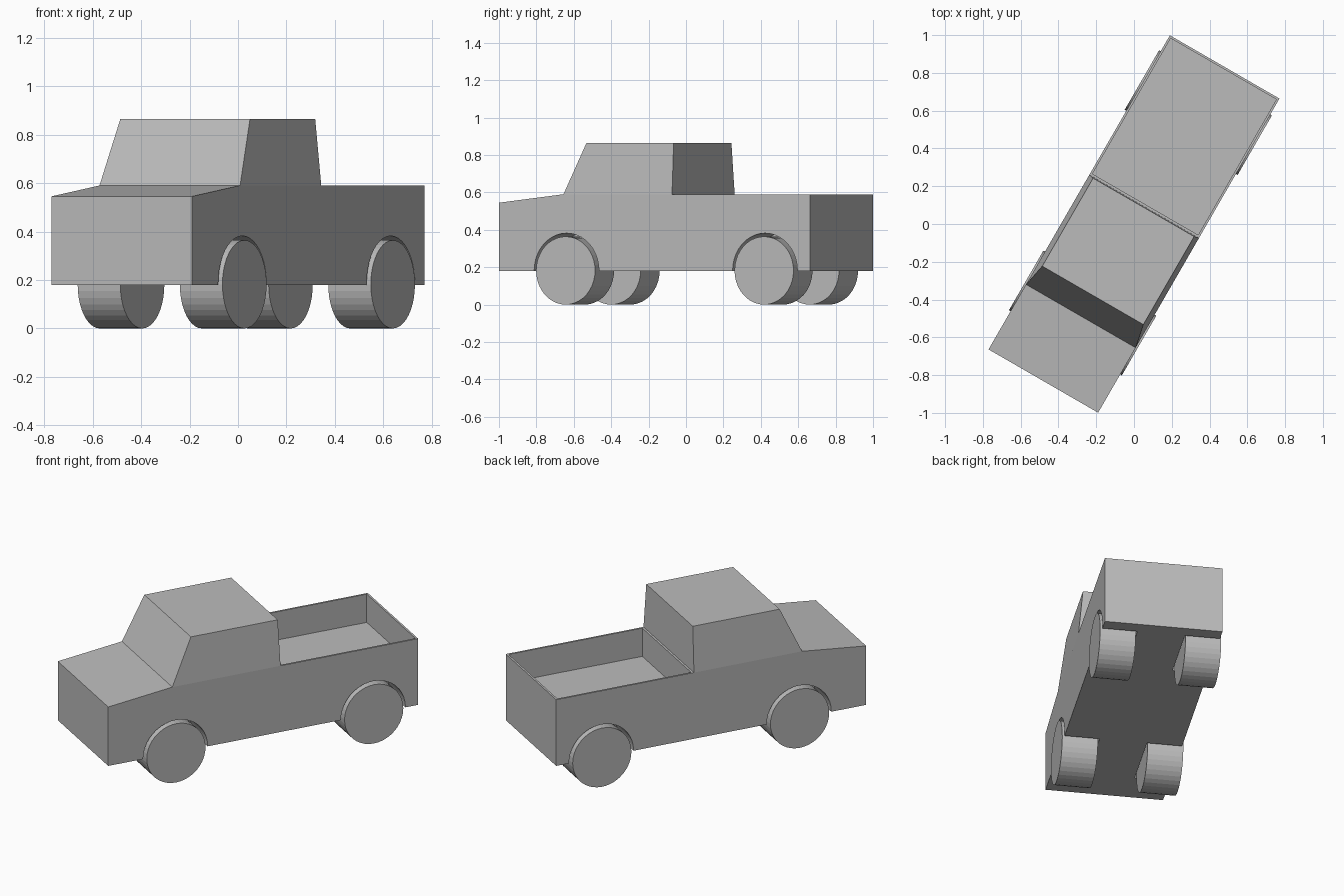
import bpy, bmesh, math
from mathutils import Matrix

if "Cube" in bpy.data.objects:
    bpy.data.objects.remove(bpy.data.objects["Cube"], do_unlink=True)

HALF_W, HALF_L = 0.335, 0.96      # body half width and half length
BASE, BELT, ROOF = 0.18, 0.59, 0.865
WHEEL_R, ARCH_R = 0.182, 0.2
AXLES = {"front": -0.544, "rear": 0.681}
TURN = Matrix.Rotation(math.radians(-30), 4, "Z")

grey = bpy.data.materials.new("plain grey")
grey.use_nodes = True
grey.diffuse_color = (0.5, 0.5, 0.5, 1)
grey.node_tree.nodes["Principled BSDF"].inputs["Base Color"].default_value = (0.5, 0.5, 0.5, 1)


def finish(name, bm):
    bmesh.ops.recalc_face_normals(bm, faces=bm.faces)
    mesh = bpy.data.meshes.new(name)
    bm.to_mesh(mesh)
    bm.free()
    mesh.materials.append(grey)
    obj = bpy.data.objects.new(name, mesh)
    bpy.context.collection.objects.link(obj)
    return obj


def loft(name, lower, upper):
    """Solid between two matching loops of points."""
    bm = bmesh.new()
    a = [bm.verts.new(p) for p in lower]
    b = [bm.verts.new(p) for p in upper]
    n = len(a)
    bm.faces.new(a)
    bm.faces.new(b)
    for i in range(n):
        j = (i + 1) % n
        bm.faces.new((a[i], a[j], b[j], b[i]))
    return finish(name, bm)


def rectangle(half_w, y0, y1, z):
    return [(-half_w, y0, z), (half_w, y0, z), (half_w, y1, z), (-half_w, y1, z)]


def cylinder(name, radius, x0, x1, y):
    bm = bmesh.new()
    place = Matrix.Translation(((x0 + x1) / 2, y, WHEEL_R)) @ Matrix.Rotation(math.pi / 2, 4, "Y")
    bmesh.ops.create_cone(bm, cap_ends=True, segments=40, radius1=radius, radius2=radius,
                          depth=abs(x1 - x0), matrix=place)
    return finish(name, bm)


# Body: side profile extruded across the width
profile = [(-HALF_L, BASE), (HALF_L, BASE), (HALF_L, BELT), (-0.563, BELT), (-HALF_L, 0.545)]
body = loft("body", [(-HALF_W, y, z) for y, z in profile], [(HALF_W, y, z) for y, z in profile])

# Cutters for the cargo bed and the wheel arches
wall = 0.012
cutters = [loft("bed_cutter", rectangle(HALF_W - wall, 0.12, HALF_L - wall, 0.415),
                rectangle(HALF_W - wall, 0.12, HALF_L - wall, 0.7))]
parts = [body]
for end, y in AXLES.items():
    for side, s in (("left", 1), ("right", -1)):
        cutters.append(cylinder("arch_cutter", ARCH_R, s * 0.135, s * 0.4, y))
        parts.append(cylinder(f"{end}_{side}_wheel", WHEEL_R, s * 0.142, s * 0.345, y))

for cutter in cutters:
    mod = body.modifiers.new("cut", "BOOLEAN")
    mod.operation, mod.solver, mod.object = "DIFFERENCE", "EXACT", cutter
bpy.context.view_layer.update()
cut_mesh = bpy.data.meshes.new_from_object(body.evaluated_get(bpy.context.evaluated_depsgraph_get()))
body.modifiers.clear()
body.data = cut_mesh
for cutter in cutters:
    bpy.data.objects.remove(cutter, do_unlink=True)

# Cab: tapered block with a raked windscreen
parts.append(loft("cab", rectangle(HALF_W, -0.563, 0.107, BELT), rectangle(0.309, -0.436, 0.102, ROOF)))

# The whole vehicle stands turned on the ground
for part in parts:
    part.matrix_world = TURN
